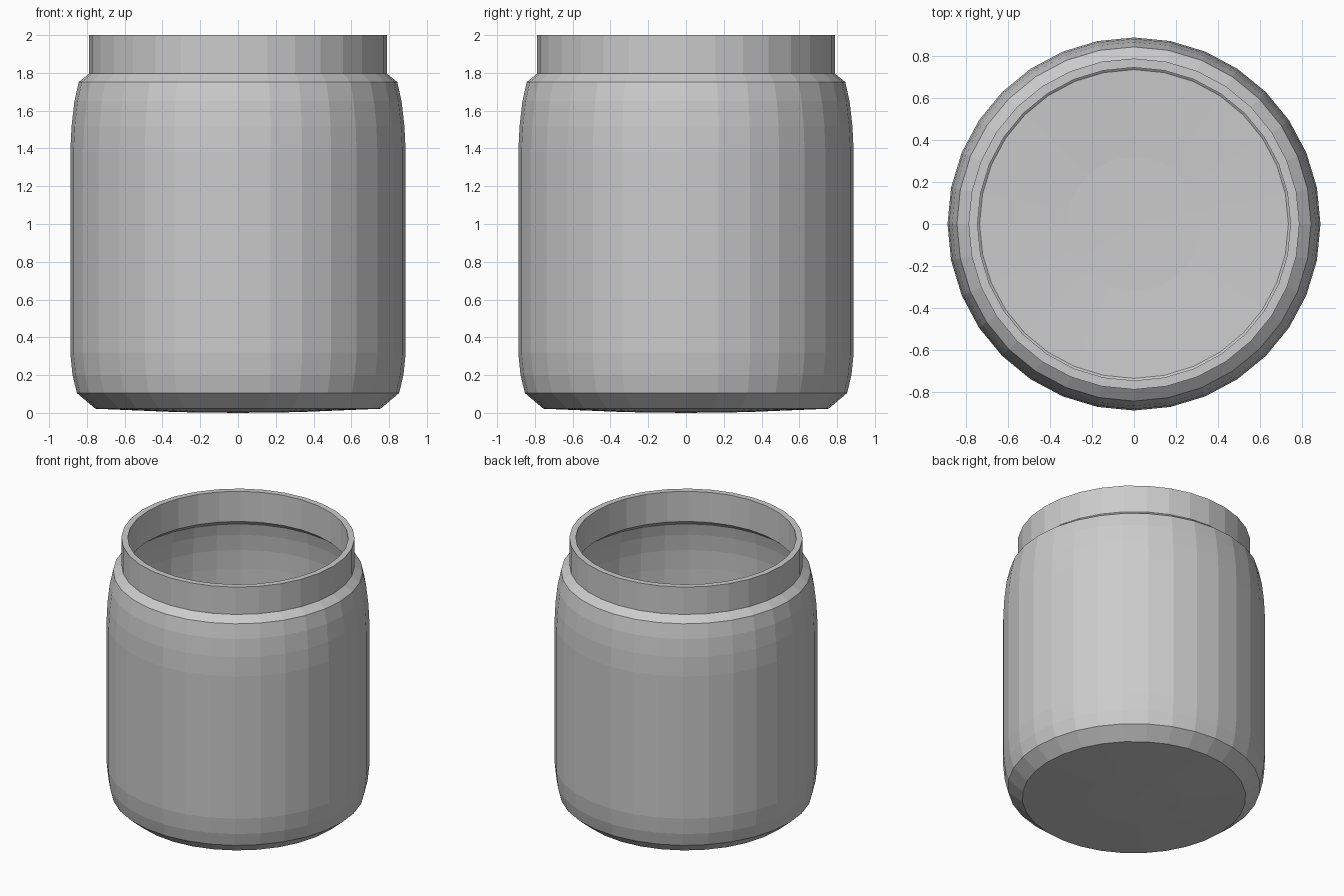
import bpy, bmesh
from math import sin, cos, tau

if "Cube" in bpy.data.objects:
    bpy.data.objects.remove(bpy.data.objects["Cube"])

SIDES = 32

# Jar cross-section (radius, height): from outer base centre, up and over the rim, to the inner floor
PROFILE = [
    (0, 0), (0.32, 0.004), (0.755, 0.022),                 # slightly domed base
    (0.853, 0.105), (0.876, 0.2), (0.888, 0.32),           # lower curve
    (0.888, 1.38), (0.881, 1.52), (0.866, 1.65),           # straight wall
    (0.843, 1.752), (0.788, 1.796), (0.788, 2.0),          # shoulder and neck
    (0.745, 2.0), (0.745, 1.775),                          # rim and inner neck
    (0.803, 1.73), (0.823, 1.64), (0.838, 1.52), (0.844, 1.38),
    (0.844, 0.32), (0.833, 0.21), (0.815, 0.13),           # inner wall
    (0.735, 0.066), (0.32, 0.048), (0, 0.044),             # inner floor
]


def lathe(name, profile, sides):
    bm = bmesh.new()
    rings = []
    for r, z in profile:
        n = sides if r > 0 else 1
        rings.append([bm.verts.new((r * cos(tau * i / n), r * sin(tau * i / n), z))
                      for i in range(n)])
    for a, b in zip(rings, rings[1:]):
        for i in range(sides):
            j = (i + 1) % sides
            corners = [a[i % len(a)], a[j % len(a)], b[j % len(b)], b[i % len(b)]]
            bm.faces.new(list(dict.fromkeys(corners)))
    bmesh.ops.recalc_face_normals(bm, faces=bm.faces)
    mesh = bpy.data.meshes.new(name)
    bm.to_mesh(mesh)
    bm.free()
    obj = bpy.data.objects.new(name, mesh)
    bpy.context.collection.objects.link(obj)
    return obj


# Open jar with hollow interior
lathe("jar", PROFILE, SIDES)
